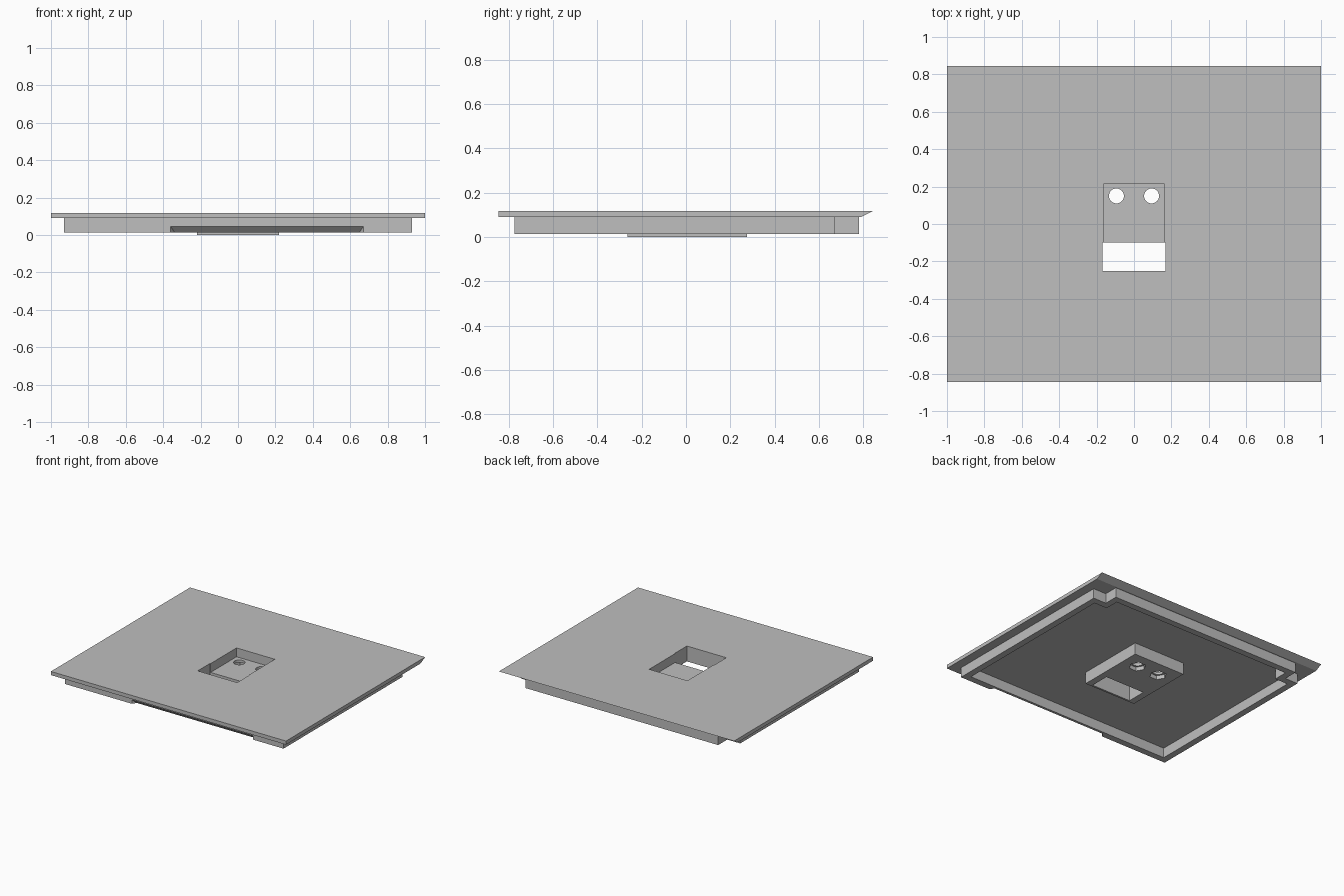
import bpy, bmesh, math

if "Cube" in bpy.data.objects:
    bpy.data.objects.remove(bpy.data.objects["Cube"])

# one flat grey for the whole casting
grey = bpy.data.materials.new("grey")
grey.diffuse_color = (0.52, 0.52, 0.52, 1)
grey.use_nodes = True
grey.node_tree.nodes["Principled BSDF"].inputs["Base Color"].default_value = grey.diffuse_color


def finish(name, bm):
    bmesh.ops.recalc_face_normals(bm, faces=bm.faces)
    mesh = bpy.data.meshes.new(name)
    bm.to_mesh(mesh)
    bm.free()
    mesh.materials.append(grey)
    ob = bpy.data.objects.new(name, mesh)
    bpy.context.collection.objects.link(ob)
    return ob


def prism(name, low, z0, z1, high=None):
    """Join a polygon at z0 to a matching polygon at z1."""
    bm = bmesh.new()
    a = [bm.verts.new((x, y, z0)) for x, y in low]
    b = [bm.verts.new((x, y, z1)) for x, y in (high or low)]
    bm.faces.new(a)
    bm.faces.new(b)
    for i in range(len(a)):
        j = (i + 1) % len(a)
        bm.faces.new((a[i], a[j], b[j], b[i]))
    return finish(name, bm)


def rect(x, y0, y1):
    return [(-x, y0), (x, y0), (x, y1), (-x, y1)]


def ngon(cx, cy, r, n):
    return [(cx + r * math.cos(math.tau * i / n),
             cy + r * math.sin(math.tau * i / n)) for i in range(n)]


def combine(target, tool, operation):
    mod = target.modifiers.new("combine", 'BOOLEAN')
    mod.operation = operation
    mod.solver = 'EXACT'
    mod.object = tool
    bpy.context.view_layer.objects.active = target
    bpy.ops.object.modifier_apply(modifier=mod.name)
    bpy.data.objects.remove(tool)


def rim_outline(t):
    """Rim outline with notched back corners, moved inward by t."""
    x, front, back, notch_x, notch_y = 0.93 - t, -0.775 + t, 0.78 - t, 0.82 - t, 0.67 - t
    return [(-x, front), (x, front), (x, notch_y), (notch_x, notch_y),
            (notch_x, back), (-notch_x, back), (-notch_x, notch_y), (-x, notch_y)]


# top plate with a slanted back edge
plate = prism("cover_plate", rect(1, -0.845, 0.79), 0.09, 0.118, rect(1, -0.845, 0.845))

# hollow rim under the plate
rim = prism("rim", rim_outline(0), 0.014, 0.10)
combine(rim, prism("rim_hollow", rim_outline(0.05), -0.05, 0.2), 'DIFFERENCE')

# finger bevel along the front bottom edge of the rim
bm = bmesh.new()
for y, z in ((-0.80, 0.07), (-0.80, -0.01), (-0.72, -0.01)):
    inset = (y + 0.775) * 0.67
    bm.verts.new((-0.36 + inset, y, z))
    bm.verts.new((0.67 - inset, y, z))
bmesh.ops.convex_hull(bm, input=bm.verts)
combine(rim, finish("finger_bevel", bm), 'DIFFERENCE')
combine(plate, rim, 'UNION')

# central socket block below the plate
combine(plate, prism("socket_block", rect(0.22, -0.265, 0.275), 0, 0.10), 'UNION')

# pocket with a floor, and the slot that goes right through
combine(plate, prism("pocket", rect(0.163, -0.20, 0.215), 0.05, 0.2), 'DIFFERENCE')
combine(plate, prism("slot", rect(0.168, -0.25, -0.10), -0.05, 0.2), 'DIFFERENCE')

# screw holes with hexagonal nut recesses underneath
for x in (-0.094, 0.094):
    combine(plate, prism("screw_hole", ngon(x, 0.15, 0.04, 32), -0.05, 0.07), 'DIFFERENCE')
    combine(plate, prism("nut_recess", ngon(x, 0.15, 0.06, 6), -0.05, 0.03), 'DIFFERENCE')

# drop spare material slots left by the joins
for poly in plate.data.polygons:
    poly.material_index = 0
plate.data.materials.clear()
plate.data.materials.append(grey)
